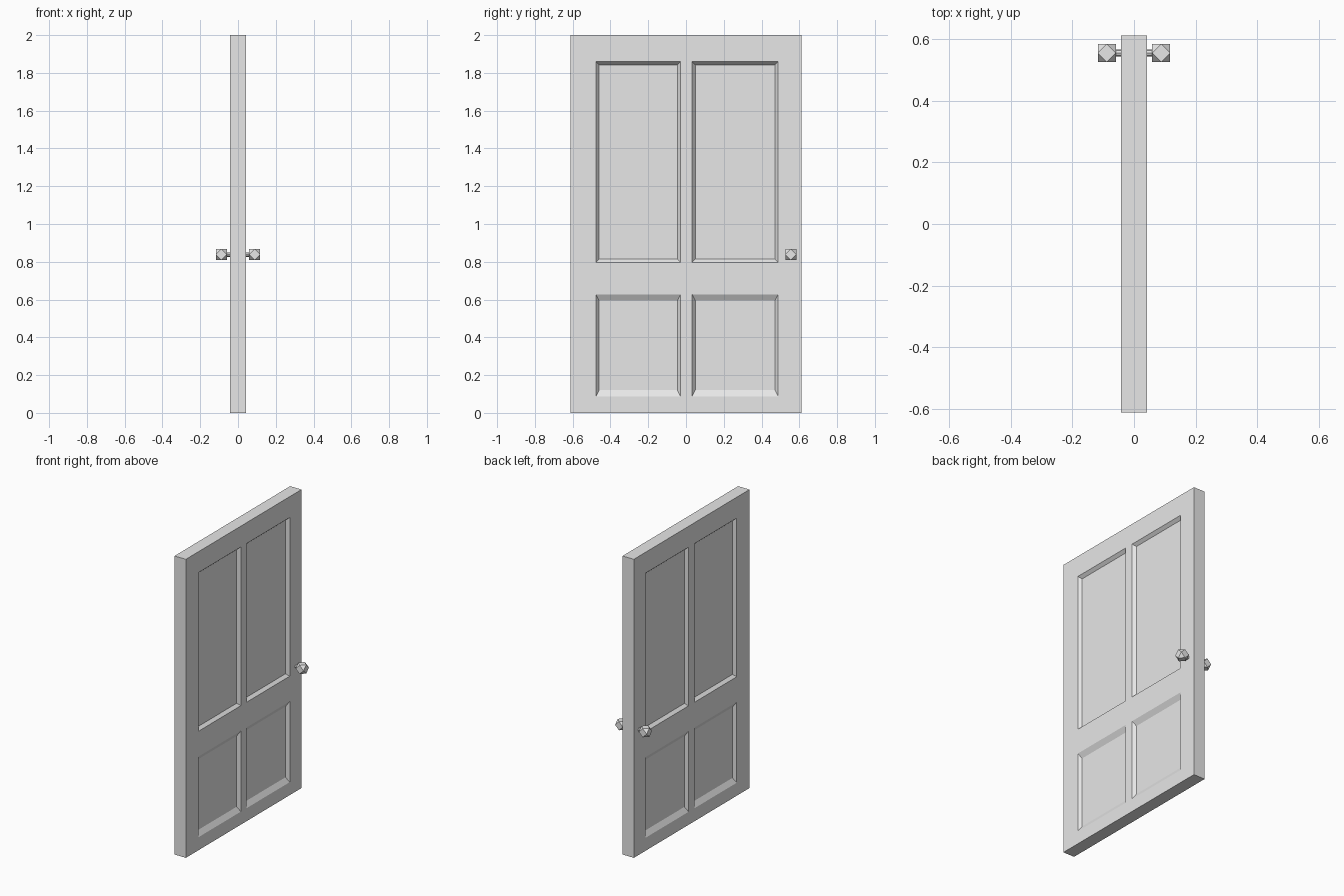
import bpy
import bmesh
from itertools import product
from mathutils import Matrix, Vector

cube = bpy.data.objects.get("Cube")
if cube:
    bpy.data.objects.remove(cube, do_unlink=True)

grey = bpy.data.materials.new("plain grey")
grey.use_nodes = True
grey.diffuse_color = (0.8, 0.8, 0.8, 1)
grey.node_tree.nodes["Principled BSDF"].inputs["Base Color"].default_value = (0.8, 0.8, 0.8, 1)


def finish(bm, name):
    bmesh.ops.remove_doubles(bm, verts=bm.verts[:], dist=0.0001)
    bmesh.ops.recalc_face_normals(bm, faces=bm.faces[:])
    mesh = bpy.data.meshes.new(name)
    bm.to_mesh(mesh)
    bm.free()
    mesh.materials.append(grey)
    obj = bpy.data.objects.new(name, mesh)
    bpy.context.collection.objects.link(obj)
    return obj


HALF, DEPTH, SLOPE = 0.042, 0.02, 0.017
YS = [-0.612, -0.477, -0.029, 0.032, 0.488, 0.612]
ZS = [0, 0.087, 0.628, 0.797, 1.86, 2]


def rectangle(x, y0, y1, z0, z1):
    return [(x, y0, z0), (x, y1, z0), (x, y1, z1), (x, y0, z1)]


# Door leaf: a grid on each side, with the panel cells sunk behind sloped edges
bm = bmesh.new()


def quad(points):
    bm.faces.new([bm.verts.new(p) for p in points])


for side in (-1, 1):
    for i, j in product(range(5), range(5)):
        y0, y1, z0, z1 = YS[i], YS[i + 1], ZS[j], ZS[j + 1]
        outer = rectangle(side * HALF, y0, y1, z0, z1)
        if i % 2 and j % 2:
            rise = SLOPE * 2 if j == 1 else SLOPE
            inner = rectangle(side * (HALF - DEPTH), y0 + SLOPE, y1 - SLOPE, z0 + rise, z1 - rise)
            for k in range(4):
                n = (k + 1) % 4
                quad([outer[k], outer[n], inner[n], inner[k]])
            quad(inner)
        else:
            quad(outer)

# Rim that joins the two sides
for a, b in zip(ZS, ZS[1:]):
    for y in (YS[0], YS[-1]):
        quad([(-HALF, y, a), (HALF, y, a), (HALF, y, b), (-HALF, y, b)])
for a, b in zip(YS, YS[1:]):
    for z in (ZS[0], ZS[-1]):
        quad([(-HALF, a, z), (HALF, a, z), (HALF, b, z), (-HALF, b, z)])
finish(bm, "door_leaf")

# Faceted knobs on short spindles, one on each side
KNOB_X, KNOB_Y, KNOB_Z, KNOB_R = 0.088, 0.555, 0.838, 0.029
for side, label in ((1, "left"), (-1, "right")):
    centre = Vector((side * KNOB_X, KNOB_Y, KNOB_Z))
    bm = bmesh.new()
    for p in product((-1, 0, 1), repeat=3):
        if p.count(0) == 1:
            bm.verts.new(centre + Vector(p) * KNOB_R)
    bmesh.ops.convex_hull(bm, input=bm.verts[:])
    bmesh.ops.dissolve_limit(bm, angle_limit=0.02, verts=bm.verts[:], edges=bm.edges[:])
    finish(bm, label + "_knob")

    bm = bmesh.new()
    place = Matrix.Translation((side * 0.055, KNOB_Y, KNOB_Z)) @ Matrix.Rotation(1.5708, 4, "Y")
    bmesh.ops.create_cone(bm, cap_ends=True, segments=8, radius1=0.012, radius2=0.012,
                          depth=0.04, matrix=place)
    finish(bm, label + "_spindle")
